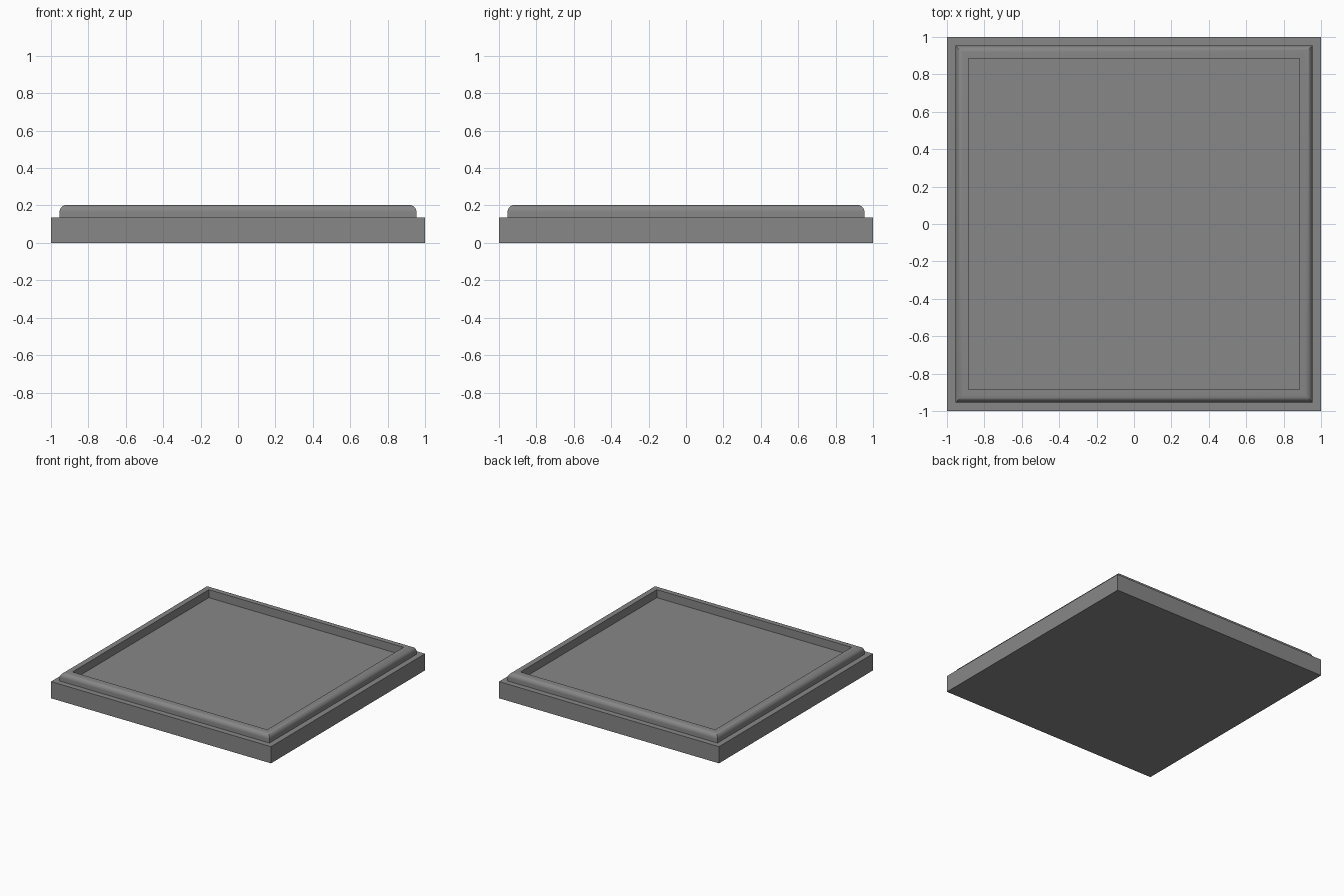
import bpy, bmesh, math

if "Cube" in bpy.data.objects:
    bpy.data.objects.remove(bpy.data.objects["Cube"])

PLATE_TOP = 0.137
RIM_TOP = 0.203
RIM_OUT = 0.954   # outer half-width of the rim
RIM_IN = 0.885    # inner half-width of the rim
RIM_R = 0.037     # rounding of the rim's outer top edge

# Dark grey finish shared by both parts
dark = bpy.data.materials.new("dark_grey")
dark.diffuse_color = (0.242, 0.242, 0.242, 1)
dark.use_nodes = True
dark.node_tree.nodes["Principled BSDF"].inputs["Base Color"].default_value = dark.diffuse_color


def finish(name, bm):
    bmesh.ops.recalc_face_normals(bm, faces=bm.faces)
    mesh = bpy.data.meshes.new(name)
    bm.to_mesh(mesh)
    bm.free()
    mesh.materials.append(dark)
    ob = bpy.data.objects.new(name, mesh)
    bpy.context.collection.objects.link(ob)
    return ob


def smooth(ob):
    bpy.ops.object.select_all(action='DESELECT')
    ob.select_set(True)
    bpy.context.view_layer.objects.active = ob
    bpy.ops.object.shade_smooth_by_angle(angle=math.radians(35))


# Square base plate
bm = bmesh.new()
bmesh.ops.create_cube(bm, size=1)
for v in bm.verts:
    v.co.x *= 2
    v.co.y *= 2
    v.co.z = (v.co.z + 0.5) * PLATE_TOP
finish("base_plate", bm)

# Raised border: outer edge rounded, inner wall straight, mitred corners
profile = [(RIM_OUT, PLATE_TOP - 0.01)]
for i in range(9):
    a = math.pi / 2 * i / 8
    profile.append((RIM_OUT - RIM_R + RIM_R * math.cos(a),
                    RIM_TOP - RIM_R + RIM_R * math.sin(a)))
profile += [(RIM_IN, RIM_TOP), (RIM_IN, PLATE_TOP - 0.01)]

bm = bmesh.new()
corners = [(1, 1), (-1, 1), (-1, -1), (1, -1)]
loops = [[bm.verts.new((sx * d, sy * d, z)) for d, z in profile]
         for sx, sy in corners]
n = len(profile)
for c in range(4):
    here, there = loops[c], loops[(c + 1) % 4]
    for i in range(n):
        j = (i + 1) % n
        bm.faces.new((here[i], here[j], there[j], there[i]))
smooth(finish("raised_rim", bm))
